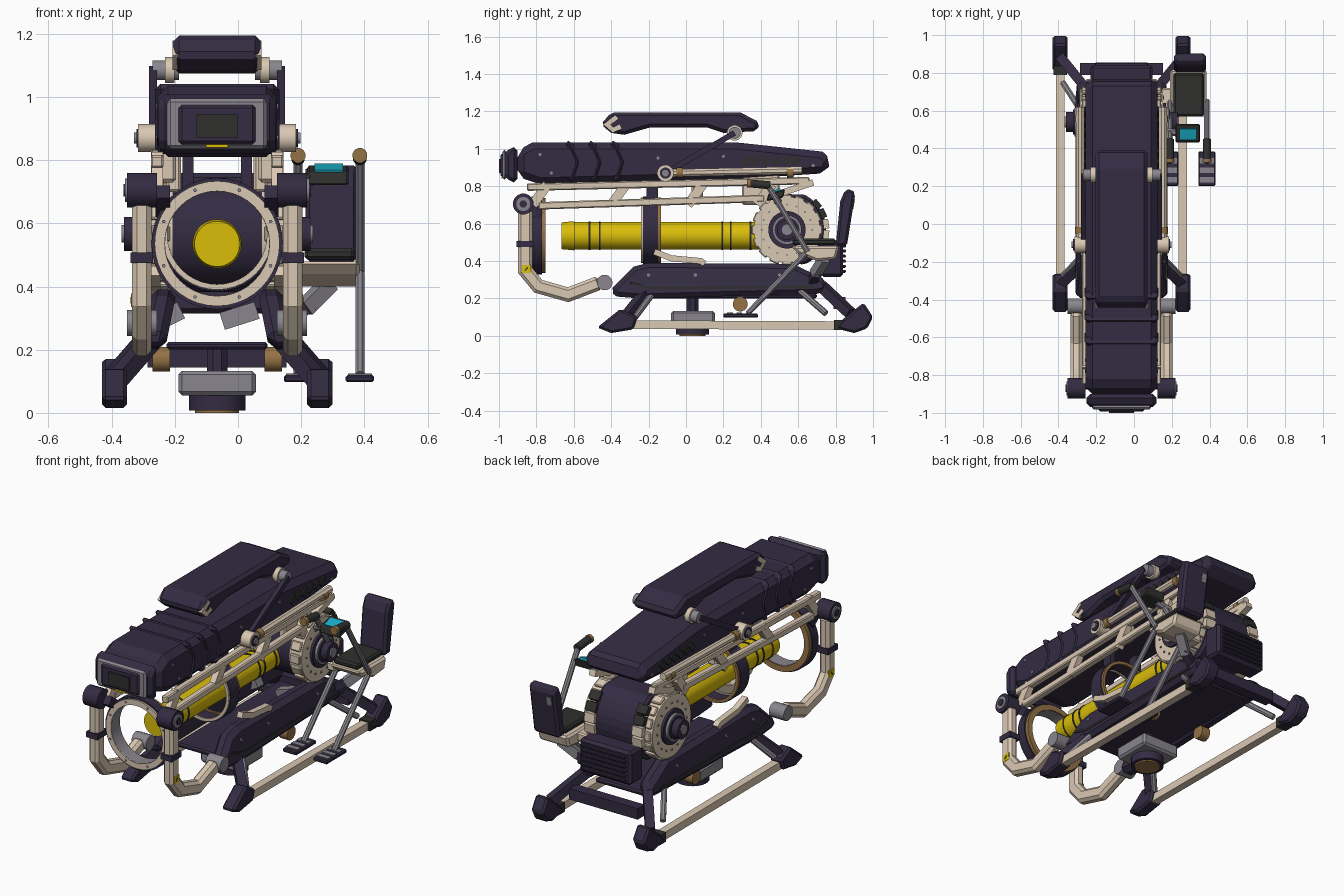
import bpy, bmesh, math
from mathutils import Vector, Matrix

if "Cube" in bpy.data.objects:
    bpy.data.objects.remove(bpy.data.objects["Cube"], do_unlink=True)

MID = -0.066         # the vehicle's centre line in x
SIDES = ((1, "left"), (-1, "right"))
round_parts = []


def material(name, *rgb):
    m = bpy.data.materials.new(name)
    m.use_nodes = True
    m.diffuse_color = (*rgb, 1)
    m.node_tree.nodes["Principled BSDF"].inputs["Base Color"].default_value = (*rgb, 1)
    return m


purple = material("dark purple", .034, .025, .055)
beige = material("beige", .7, .58, .45)
gray = material("gray", .25, .24, .27)
yellow = material("yellow", .7, .51, .003)
brown = material("brown", .3, .17, .06)
black = material("charcoal", .028, .03, .027)
cyan = material("cyan", .01, .42, .56)


def finish(name, bm, mat, bevel=0.0, smooth=False):
    bmesh.ops.recalc_face_normals(bm, faces=bm.faces)
    mesh = bpy.data.meshes.new(name)
    bm.to_mesh(mesh)
    bm.free()
    mesh.materials.append(mat)
    ob = bpy.data.objects.new(name, mesh)
    bpy.context.collection.objects.link(ob)
    if bevel:
        mod = ob.modifiers.new("chamfer", "BEVEL")
        mod.width, mod.segments, mod.limit_method = bevel, 1, "ANGLE"
        mod.angle_limit = math.radians(40)
    if smooth:
        round_parts.append(ob)


def prism(name, outline, x, mat, bevel=0.0, lean=0.0):
    """Side outline in (y, z) pushed across the x range, leaning in x with height."""
    bm = bmesh.new()
    base = min(z for y, z in outline)
    face = bm.faces.new([bm.verts.new((x[0] + lean * (z - base), y, z)) for y, z in outline])
    new = bmesh.ops.extrude_face_region(bm, geom=[face])["geom"]
    moved = [v for v in new if isinstance(v, bmesh.types.BMVert)]
    bmesh.ops.translate(bm, verts=moved, vec=(x[1] - x[0], 0, 0))
    finish(name, bm, mat, bevel)


def box(name, x, y, z, mat, bevel=0.0):
    """Box from (low, high) ranges."""
    prism(name, [(y[0], z[0]), (y[1], z[0]), (y[1], z[1]), (y[0], z[1])], x, mat, bevel)


def strip(path, width):
    """Outline of a bent bar that follows a (y, z) path."""
    pts = [Vector(p) for p in path]
    left, right = [], []
    for i, p in enumerate(pts):
        a = (p - pts[i - 1]).normalized() if i else None
        b = (pts[i + 1] - p).normalized() if i + 1 < len(pts) else a
        a = a or b
        t = (a + b).normalized()
        n = Vector((-t.y, t.x)) * width / 2 / max(t.dot(a), .5)
        left.append(p + n)
        right.append(p - n)
    return [tuple(p) for p in left + right[::-1]]


def rod(name, a, b, r, mat, seg=16, tip=None):
    a, b = Vector(a), Vector(b)
    d = b - a
    bm = bmesh.new()
    place = Matrix.Translation((a + b) / 2) @ d.to_track_quat("Z", "Y").to_matrix().to_4x4()
    bmesh.ops.create_cone(bm, cap_ends=True, segments=seg, radius1=r, radius2=tip or r,
                          depth=d.length, matrix=place @ Matrix.Rotation(math.pi / seg, 4, "Z"))
    finish(name, bm, mat, smooth=seg > 8)


def ring(name, y, z, outer, inner, mat, seg=40):
    """Hollow ring around the y axis."""
    bm = bmesh.new()
    loops = []
    for i in range(seg):
        a = math.tau * i / seg
        loops.append([bm.verts.new((MID + r * math.cos(a), d, z + r * math.sin(a)))
                      for r, d in ((outer, y[0]), (outer, y[1]), (inner, y[1]), (inner, y[0]))])
    for p, q in zip(loops, loops[1:] + loops[:1]):
        for k in range(4):
            bm.faces.new((p[k], q[k], q[k - 1], p[k - 1]))
    finish(name, bm, mat, smooth=True)


def across(half):
    return (MID - half, MID + half)


# Upper hull with raised bands
prism("upper_hull", [(-.9, .99), (-.82, 1.035), (.26, 1.035), (.73, .985), (.78, .94), (.75, .87),
                     (.3, .84), (-.78, .81), (-.9, .85)], across(.19), purple, .035)
for i in range(3):
    y = -.65 + .12 * i
    prism("hull_band", [(y, 1.042), (y + .04, 1.042), (y + .09, .93), (y + .055, .82),
                        (y + .015, .82), (y + .05, .93)], across(.197), purple, .02)

# Nose with recessed front window
prism("nose", [(-.9, 1.01), (-.94, 1.01), (-.97, .97), (-.97, .86), (-.94, .82), (-.9, .82)],
      across(.185), purple, .02)
box("nose_frame", across(.158), (-.982, -.96), (.835, .995), gray, .012)
box("nose_inset", across(.122), (-.992, -.97), (.85, .975), purple, .01)
box("nose_window", across(.066), (-1, -.98), (.872, .945), black)
box("nose_marker", across(.035), (-.987, -.981), (.84, .849), yellow)

# Roof pod
prism("roof_pod", [(-.455, 1.13), (-.4, 1.195), (.29, 1.195), (.395, 1.14), (.38, 1.095), (.2, 1.085),
                   (.11, 1.115), (-.19, 1.115), (-.33, 1.075), (-.4, 1.085)], across(.138), purple, .018)

for s, side in SIDES:
    def X(offset):
        return MID + s * offset

    def span(a, b):
        return (X(a), X(b))

    def named(part):
        return f"{side}_{part}"

    # Roof pod trim, strut and pivot
    prism(named("pod_trim"), strip([(-.37, 1.17), (-.425, 1.13), (-.39, 1.1), (-.35, 1.12)], .024),
          span(.12, .141), beige)
    rod(named("pod_pin"), (X(.12), .26, 1.085), (X(.205), .26, 1.085), .032, gray)
    rod(named("pod_pin_ring"), (X(.135), .26, 1.085), (X(.165), .26, 1.085), .042, beige)
    prism(named("pod_strut"), strip([(-.11, .87), (.26, 1.085)], .03), span(.19, .215), purple)
    rod(named("strut_pivot"), (X(.17), -.11, .87), (X(.25), -.11, .87), .045, beige)
    rod(named("strut_pivot_ring"), (X(.25), -.11, .87), (X(.256), -.11, .87), .03, purple)
    rod(named("strut_pivot_cap"), (X(.256), -.11, .87), (X(.264), -.11, .87), .018, gray)
    rod(named("slide_rod"), (X(.22), -.1, .87), (X(.22), .62, .885), .022, beige, 8)
    for y in (-.05, .54):
        rod(named("slide_sleeve"), (X(.22), y, .872), (X(.22), y + .035, .873), .028, brown, 12)
    for i in range(6):
        prism(named("hull_vent"), strip([(.3 + .055 * i, .915), (.335 + .055 * i, .955)], .03),
              span(.18, .198), black)
    for y, z in ((-.78, .97), (-.72, .87), (-.15, .95), (.2, .96), (.68, .91)):
        rod(named("hull_bolt"), (X(.18), y, z), (X(.194), y, z), .009, gray, 6)

    # Truss rails
    for part, path in (("upper_rail", [(-.85, .795), (.66, .83)]), ("lower_rail", [(-.79, .695), (.42, .735)])):
        prism(named(part), strip(path, .04), span(.17, .21), beige, .006)
    for y in (-.82, -.4, .01, .38):
        prism(named("truss_link"), strip([(y, .7), (y + .08, .81)], .052), span(.172, .208), beige)
    prism(named("rear_link"), strip([(.5, .76), (.68, .82)], .035), span(.17, .21), beige)
    box(named("rail_bracket"), span(.13, .19), (.03, .09), (.73, .83), beige, .01)

    # Front fork arms
    prism(named("fork_arm"), strip([(-.86, .68), (-.86, .35), (-.79, .265), (-.63, .22), (-.46, .285)], .076),
          span(.208, .27), beige, .016)
    rod(named("fork_hub"), (X(.19), -.87, .705), (X(.285), -.87, .705), .056, purple)
    rod(named("fork_hub_ring"), (X(.285), -.87, .705), (X(.292), -.87, .705), .038, gray)
    rod(named("fork_hub_bolt"), (X(.292), -.87, .705), (X(.297), -.87, .705), .02, purple)
    box(named("fork_collar"), span(.203, .275), (-.905, -.815), (.475, .508), purple)
    box(named("fork_label"), span(.265, .272), (-.878, -.83), (.335, .378), yellow)
    prism(named("fork_label_mark"), strip([(-.862, .348), (-.846, .365)], .007), span(.268, .274), black)
    rod(named("fork_socket"), (X(.19), -.435, .285), (X(.285), -.435, .285), .042, gray)
    prism(named("ring_mount"), strip([(-.86, .7), (-.78, .64)], .05), span(.15, .195), purple)

    # Lower pods
    prism(named("lower_pod"), [(-.41, .24), (-.28, .37), (-.2, .39), (.57, .385), (.75, .3), (.76, .24),
                               (.7, .225), (-.25, .2), (-.37, .21)], span(.165, .25), purple, .025, -s * .2)
    prism(named("pod_line"), strip([(-.3, .285), (-.2, .255), (.68, .26)], .012), span(.225, .243), black)
    for y in (-.2, .05, .5):
        rod(named("pod_bolt"), (X(.2), y, .325), (X(.23), y, .325), .01, gray, 6)
    prism(named("grab_bar"), strip([(-.17, .45), (-.08, .415), (.08, .4), (.1, .385)], .032),
          span(.18, .215), beige)
    rod(named("pod_light"), (X(.15), .29, .17), (X(.205), .29, .17), .04, brown)

    # Skids
    rod(named("skid_rail"), (X(.325), -.3, .06), (X(.325), .84, .055), .032, beige, 4)
    prism(named("front_foot"), [(-.475, .045), (-.35, .145), (-.26, .1), (-.28, .035), (-.4, .015)],
          span(.285, .365), purple, .012)
    prism(named("rear_foot"), [(.8, .04), (.84, .09), (.95, .178), (1, .1), (.97, .04), (.9, .015)],
          span(.285, .365), purple, .012)
    box(named("skid_clamp"), span(.29, .36), (.79, .85), (.03, .085), black)
    for part, a, b in (("front_leg", (-.32, .1), (-.2, .25)), ("rear_leg", (.88, .12), (.72, .27))):
        rod(named(part), (X(.32), *a), (X(.19), *b), .036, purple, 4)
        rod(named(part + "_strut"), (X(.31), a[0] * .85, a[1]), (X(.2), b[0] * .8, b[1]), .017, gray, 8)

    # Rear drum side
    def disc(part, a, b, r, mat, seg=32):
        rod(named(part), (X(a), .54, .567), (X(b), .54, .567), r, mat, seg)

    disc("drum_wheel", .14, .22, .178, beige)
    disc("drum_ring", .22, .235, .1, purple)
    disc("drum_ring_inner", .235, .25, .078, gray)
    disc("drum_ring_core", .245, .256, .066, purple)
    disc("drum_hub", .25, .295, .054, purple)
    disc("drum_cap", .295, .303, .028, gray)
    for i in range(16):
        a = math.tau * i / 16
        c, n = math.cos(a), math.sin(a)
        mid = (.54 + .174 * c, .567 + .174 * n)
        prism(named("drum_tooth"), strip([(mid[0] + .026 * n, mid[1] - .026 * c),
                                          (mid[0] - .026 * n, mid[1] + .026 * c)], .03),
              span(.15, .212), beige, .005)
        y, z = .54 + .135 * c, .567 + .135 * n
        rod(named("drum_bolt"), (X(.215), y, z), (X(.225), y, z), .006, gray, 6)
    for i, mat in enumerate((beige, beige, black, black)):
        a = -.25 + .28 * i
        prism(named("cowl_plate"), strip([(.54 + .212 * math.cos(t), .567 + .212 * math.sin(t))
                                          for t in (a, a + .24)], .03), span(.12, .185), mat)
    # Posts from the hull to the middle ring
    box(named("ring_post"), span(.075, .11), (-.21, -.15), (.69, .84), purple)
    box(named("hull_hanger"), span(.115, .16), (.3, .5), (.7, .87), beige, .008)

# Front and middle rings
ring("front_ring_face", (-.835, -.81), .536, .198, .166, beige)
ring("front_ring_body", (-.825, -.77), .536, .208, .17, purple)
ring("front_ring_liner", (-.83, -.755), .536, .172, .165, gray)
ring("front_ring_back", (-.77, -.75), .536, .2, .167, brown)
ring("middle_ring_body", (-.23, -.15), .565, .18, .165, purple)
ring("middle_ring_face", (-.24, -.23), .565, .175, .158, beige)
ring("middle_ring_back", (-.15, -.135), .565, .175, .158, brown)
for i in range(8):
    a = math.tau * (i + .5) / 8
    x, z = MID + .183 * math.cos(a), .536 + .183 * math.sin(a)
    rod("ring_bolt", (x, -.84, z), (x, -.825, z), .006, gray, 6)

# Yellow core
rod("core", (MID, -.64, .535), (MID, .4, .535), .073, yellow, 32)
rod("core_tip", (MID, -.665, .535), (MID, -.6, .535), .072, yellow, 32, .078)
for y in (-.605, -.52, -.465, .19, .235, .34):
    rod("core_band", (MID, y, .535), (MID, y + .009, .535), .077, black, 32)

# Rear drum body, cowl and grille
rod("drum_body", (MID - .15, .54, .567), (MID + .15, .54, .567), .17, purple, 32)
arc = [(.54 + .21 * math.cos(a / 10), .567 + .21 * math.sin(a / 10)) for a in range(-11, 13, 2)]
prism("rear_cowl", arc + [(.5, .76), (.5, .4)], across(.15), purple, .015)
box("grille_box", across(.165), (.72, .84), (.315, .51), purple, .015)
for i in range(6):
    box("grille_slat", across(.14), (.83, .855), (.337 + .027 * i, .353 + .027 * i), purple, .004)

# Underside
box("belly_plate", across(.16), (-.25, .7), (.2, .225), purple, .008)
rod("rear_crossbar", (MID - .22, .82, .175), (MID + .22, .82, .175), .045, purple, 4)
rod("sensor_neck", (MID, .035, .12), (MID, .035, .21), .035, purple, 8)
box("sensor_box", across(.123), (-.08, .155), (.055, .133), gray, .012)
rod("sensor_lens", (MID, .035, .008), (MID, .035, .06), .09, purple, 24)
rod("sensor_rim", (MID, .035, 0), (MID, .035, .012), .07, brown, 24)
rod("left_drum_bracket", (-.05, .45, .29), (.06, .45, .325), .04, gray, 4)
rod("right_drum_bracket", (-.23, .45, .3), (-.18, .45, .325), .04, gray, 4)

# Side seat
prism("seat_back", [(.8, .48), (.86, .48), (.905, .76), (.885, .785), (.85, .78), (.825, .72)],
      (.213, .38), purple, .014)
prism("seat_back_plate", strip([(.891, .68), (.899, .73)], .008), (.235, .265), gray)
box("seat_cushion", (.21, .37), (.57, .8), (.485, .52), black, .01)
prism("seat_frame", [(.56, .48), (.82, .48), (.8, .41), (.7, .4), (.6, .44)], (.19, .385), beige, .012)
box("seat_link", (.12, .2), (.6, .72), (.42, .47), beige, .008)
rod("seat_brace", (.29, .74, .41), (.21, .69, .33), .035, gray, 4)
rod("seat_prop", (.23, .7, .345), (.1, .66, .26), .03, purple, 4)

# Foot rests and control levers on the seat
for x in (.19, .386):
    rod("foot_strut", (x, .64, .44), (x, .33, .12), .016, gray, 8)
    box("foot_pad", (x - .045, x + .045), (.2, .385), (.097, .12), purple, .006)
    for i in range(3):
        box("foot_pad_tread", (x - .038, x + .038), (.22 + .05 * i, .25 + .05 * i), (.118, .125), gray)
    rod("lever", (x, .65, .45), (x, .44, .8), .016, gray, 8)
    rod("lever_grip", (x, .34, .815), (x, .45, .805), .022, black, 12)
    rod("lever_cap", (x, .325, .815), (x, .345, .815), .024, brown, 12)
prism("console", [(.43, .72), (.52, .74), (.53, .785), (.44, .76)], (.22, .35), black, .006)
prism("console_screen", strip([(.447, .764), (.505, .784)], .012), (.242, .332), cyan)
rod("console_arm", (.1, .5, .7), (.24, .48, .74), .02, gray, 8)

# Smooth shading on the round parts
bpy.ops.object.select_all(action="DESELECT")
for ob in round_parts:
    ob.select_set(True)
bpy.context.view_layer.objects.active = round_parts[0]
bpy.ops.object.shade_smooth_by_angle(angle=math.radians(35))
